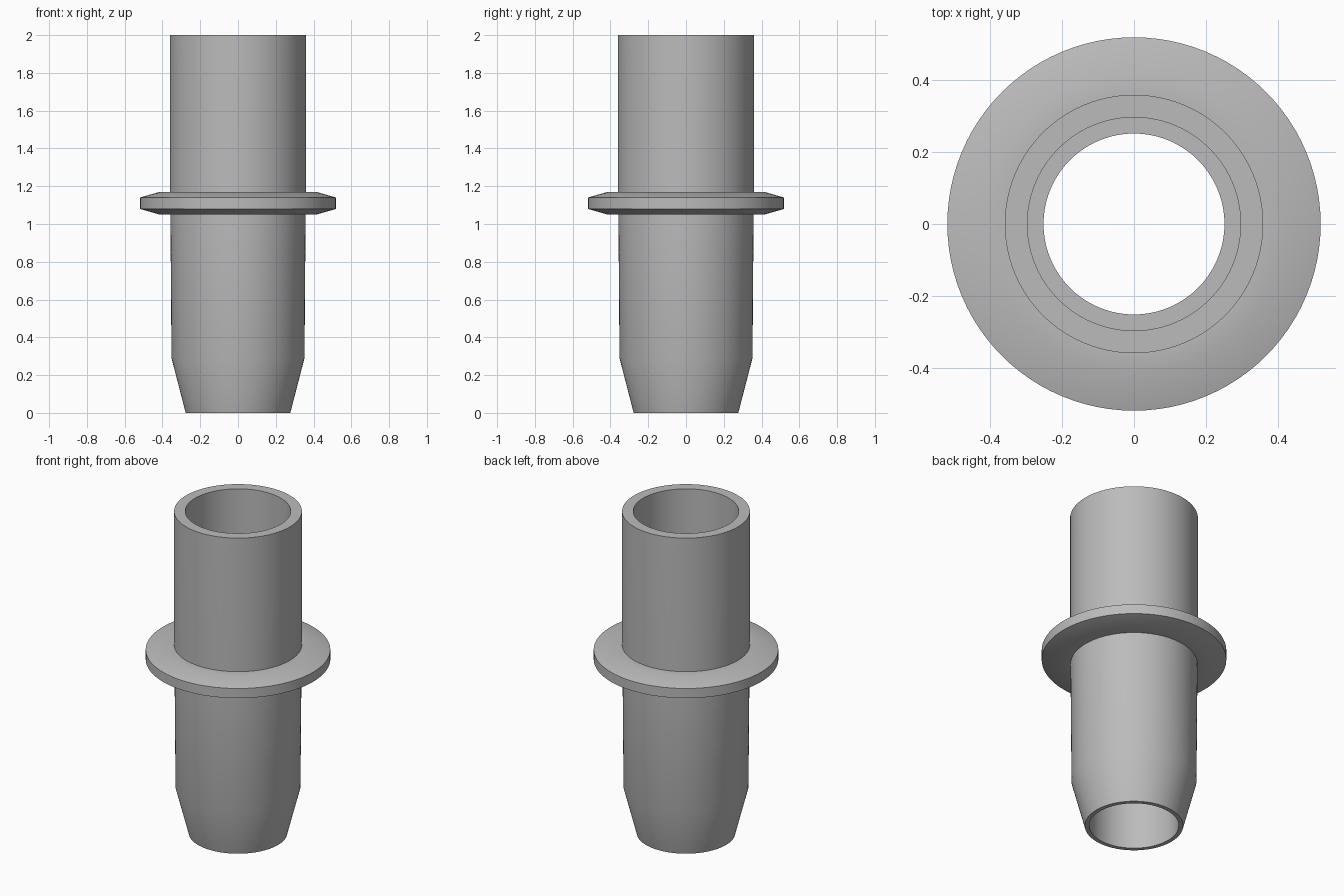
import bpy, bmesh
from math import cos, sin, tau, radians

SEGMENTS = 96

cube = bpy.data.objects.get("Cube")
if cube:
    bpy.data.objects.remove(cube, do_unlink=True)

grey = bpy.data.materials.new("plain grey")
grey.use_nodes = True
colour = (0.5, 0.5, 0.5, 1)
grey.diffuse_color = colour
grey.node_tree.nodes["Principled BSDF"].inputs["Base Color"].default_value = colour


def lathe(name, profile, closed):
    """Spin a (radius, height) profile around z."""
    bm = bmesh.new()
    rings = [[bm.verts.new((r * cos(tau * i / SEGMENTS), r * sin(tau * i / SEGMENTS), z))
              for i in range(SEGMENTS)] for r, z in profile]
    pairs = list(zip(rings, rings[1:]))
    if closed:
        pairs.append((rings[-1], rings[0]))
    for low, high in pairs:
        for i in range(SEGMENTS):
            j = (i + 1) % SEGMENTS
            bm.faces.new((low[i], low[j], high[j], high[i]))
    mesh = bpy.data.meshes.new(name)
    bm.to_mesh(mesh)
    bm.free()
    mesh.materials.append(grey)
    obj = bpy.data.objects.new(name, mesh)
    bpy.context.collection.objects.link(obj)
    bpy.ops.object.select_all(action="DESELECT")
    obj.select_set(True)
    bpy.context.view_layer.objects.active = obj
    bpy.ops.object.shade_smooth_by_angle(angle=radians(30))
    return obj


# Hollow tube: tapered tip, slim lower shank, straight upper socket, stepped bore
lathe("hollow_tube", [
    (0.277, 0), (0.352, 0.29), (0.358, 1.05), (0.36, 1.17), (0.36, 2),
    (0.297, 2), (0.297, 1.11), (0.252, 1.11), (0.252, 0),
], closed=True)

# Collar with bevelled upper and lower faces
lathe("collar", [
    (0.357, 1.05), (0.415, 1.05), (0.52, 1.08),
    (0.52, 1.14), (0.415, 1.17), (0.359, 1.17),
], closed=False)
